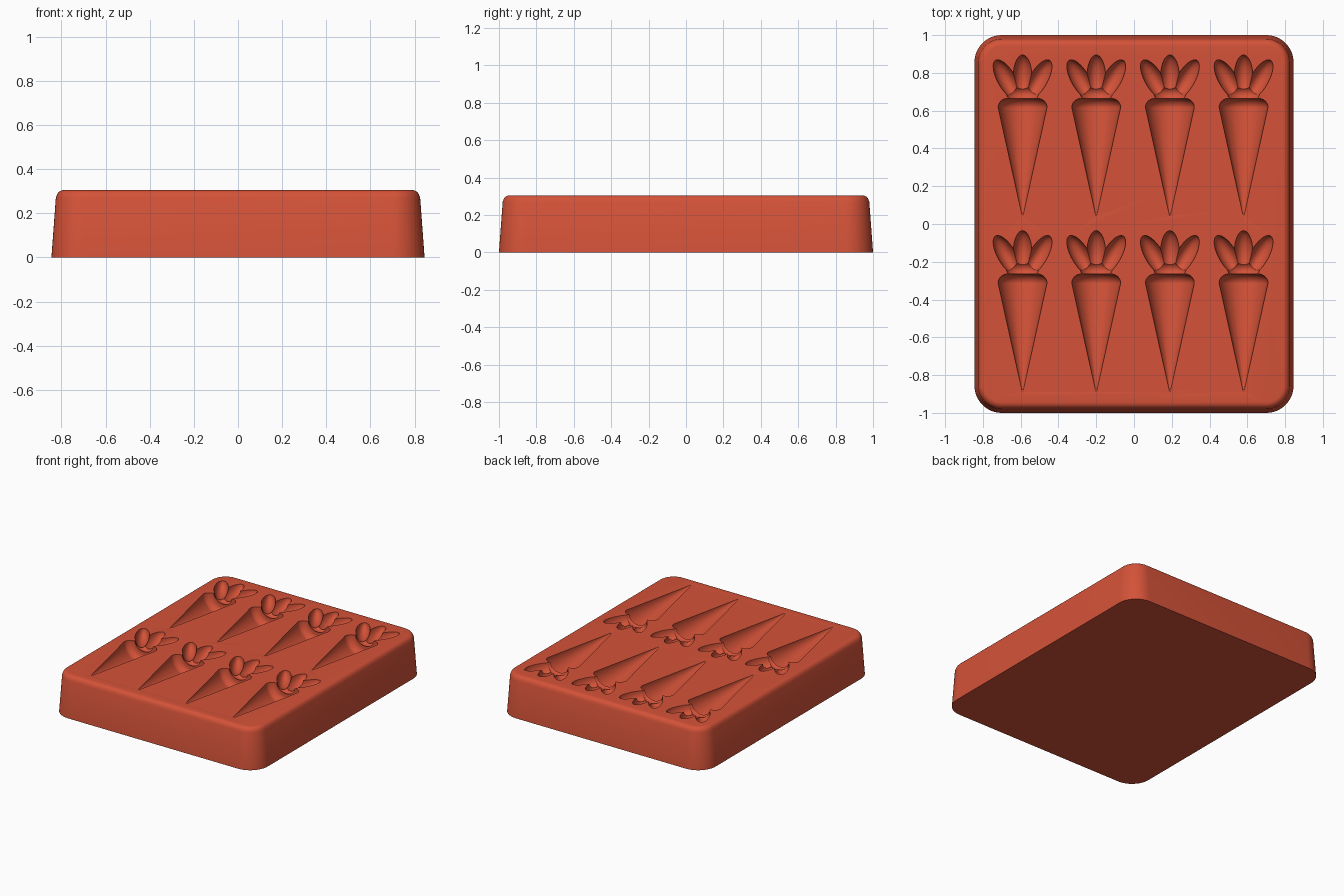
import bpy, bmesh, math
from mathutils import Matrix, Vector

if "Cube" in bpy.data.objects:
    bpy.data.objects.remove(bpy.data.objects["Cube"])

HX, HY, TOP, CORNER = 0.845, 1.0, 0.305, 0.145
CENTRES = [(-0.005 + 0.39 * (i - 1.5), y) for i in range(4) for y in (0.0, -0.93)]

clay = bpy.data.materials.new("terracotta silicone")
clay.use_nodes = True
colour = (0.66, 0.085, 0.04, 1)
clay.diffuse_color = colour
clay.node_tree.nodes["Principled BSDF"].inputs["Base Color"].default_value = colour


def finish(name, bm):
    bmesh.ops.recalc_face_normals(bm, faces=bm.faces)
    mesh = bpy.data.meshes.new(name)
    bm.to_mesh(mesh)
    bm.free()
    mesh.materials.append(clay)
    obj = bpy.data.objects.new(name, mesh)
    bpy.context.collection.objects.link(obj)
    return obj


def loft(bm, rings):
    """Skin closed rings of points and cap both ends."""
    loops = [[bm.verts.new(p) for p in ring] for ring in rings]
    for a, b in zip(loops, loops[1:]):
        for i in range(len(a)):
            j = (i + 1) % len(a)
            bm.faces.new((a[i], a[j], b[j], b[i]))
    bm.faces.new(loops[0])
    bm.faces.new(loops[-1])


def rounded_rect(inset, z, steps=12):
    r = CORNER - inset
    points = []
    for q, (sx, sy) in enumerate([(1, 1), (-1, 1), (-1, -1), (1, -1)]):
        for k in range(steps + 1):
            a = math.pi / 2 * (q + k / steps)
            points.append((sx * (HX - CORNER) + r * math.cos(a),
                           sy * (HY - CORNER) + r * math.sin(a), z))
    return points


def root_cutter():
    """Tapered root lying on its side with a softly domed shoulder."""
    profile = [(0.04, 0.002), (0.615, 0.129)]
    for k in range(1, 9):
        a = math.pi / 2 * k / 8
        profile.append((0.615 + 0.05 * math.sin(a), 0.08 + 0.05 * math.cos(a)))
    bm = bmesh.new()
    for cx, cy in CENTRES:
        loft(bm, [[(cx + r * math.cos(a), cy + y, TOP + 0.002 + r * math.sin(a))
                   for a in (math.tau * (i + 0.5) / 48 for i in range(48))]
                  for y, r in profile])
    return finish("root_cutter", bm)


def leaf_cutter(name, x, y, radii, tilt):
    """Ellipsoid leaf, turned about the vertical."""
    bm = bmesh.new()
    for cx, cy in CENTRES:
        matrix = (Matrix.Translation((cx + x, cy + y, TOP + 0.002))
                  @ Matrix.Rotation(math.radians(tilt), 4, 'Z')
                  @ Matrix.Diagonal(Vector(radii)).to_4x4()
                  @ Matrix.Rotation(math.pi / 2, 4, 'X'))
        bmesh.ops.create_uvsphere(bm, u_segments=32, v_segments=20, radius=1, matrix=matrix)
    return finish(name, bm)


# Tapered tray with a rounded upper rim
bm = bmesh.new()
rings = [rounded_rect(0, 0), rounded_rect(0.02, TOP - 0.035)]
for k in range(1, 8):
    a = math.pi / 2 * k / 7
    rings.append(rounded_rect(0.022 + 0.035 * (1 - math.cos(a)), TOP - 0.035 * (1 - math.sin(a))))
loft(bm, rings)
tray = finish("mould_tray", bm)

# Carrot-shaped cavities: root, crown and three leaves
cutters = [
    root_cutter(),
    leaf_cutter("crown_cutter", 0, 0.69, (0.085, 0.05, 0.07), 0),
    leaf_cutter("middle_leaf_cutter", 0, 0.775, (0.05, 0.12, 0.07), 0),
    leaf_cutter("left_leaf_cutter", 0.083, 0.763, (0.048, 0.12, 0.07), -30),
    leaf_cutter("right_leaf_cutter", -0.083, 0.763, (0.048, 0.12, 0.07), 30),
]
bpy.ops.object.select_all(action='DESELECT')
tray.select_set(True)
bpy.context.view_layer.objects.active = tray
for cutter in cutters:
    cutter.hide_render = True
    mod = tray.modifiers.new(cutter.name, 'BOOLEAN')
    mod.operation, mod.solver, mod.object = 'DIFFERENCE', 'EXACT', cutter
    bpy.ops.object.modifier_apply(modifier=mod.name)
    bpy.data.objects.remove(cutter)
bpy.ops.object.shade_smooth_by_angle(angle=math.radians(30))
